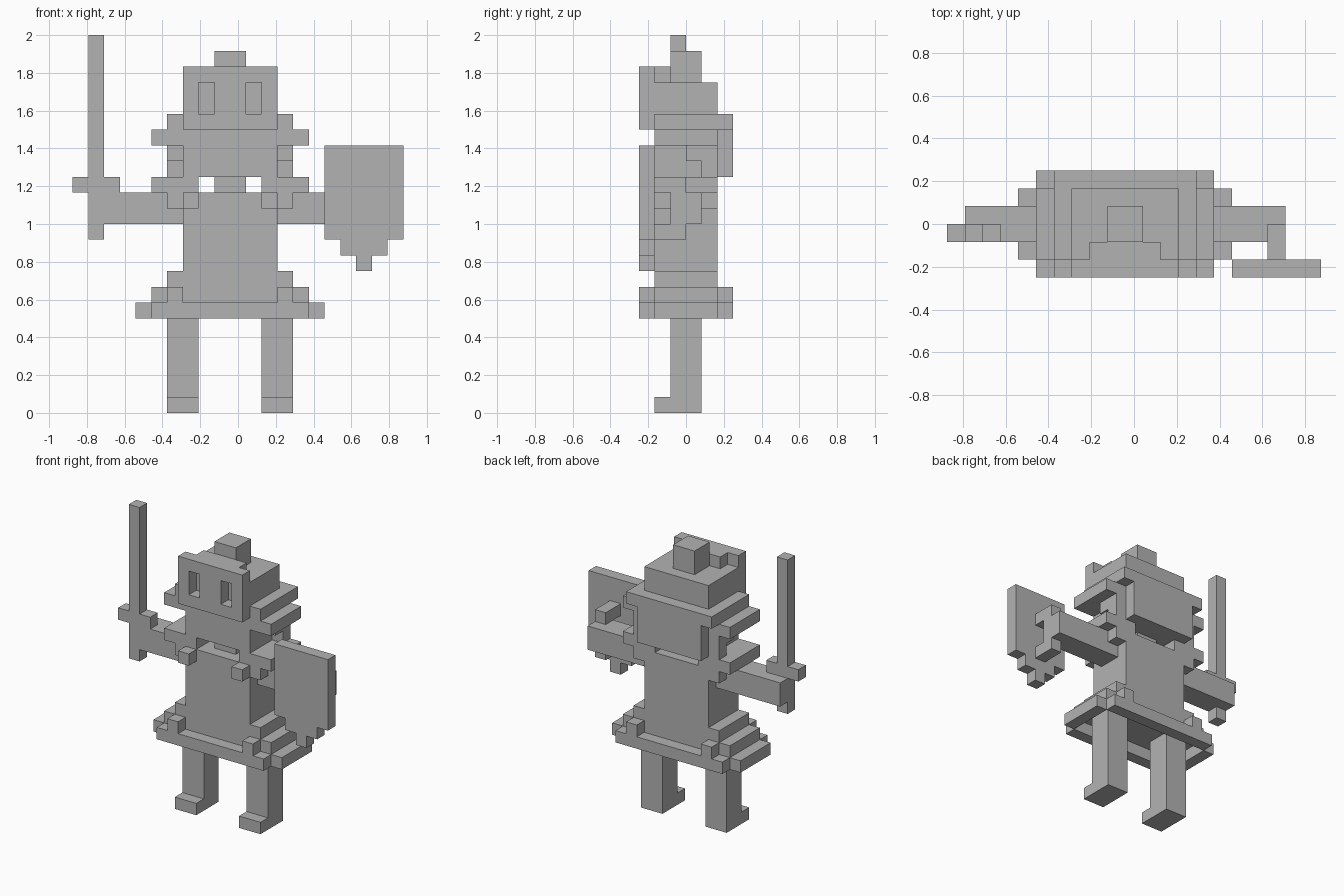
import bpy
import bmesh
from mathutils import Matrix, Vector

old = bpy.data.objects.get("Cube")
if old:
    bpy.data.objects.remove(old, do_unlink=True)

UNIT = 1 / 12                       # size of one block
ORIGIN = Vector((10.5, 3, 0))       # block grid point at the model centre
MIDDLE = 10                         # mirror line of the figure, in blocks

grey = bpy.data.materials.new("plain_grey")
grey.use_nodes = True
grey.diffuse_color = (0.45, 0.45, 0.45, 1)
grey.node_tree.nodes["Principled BSDF"].inputs["Base Color"].default_value = grey.diffuse_color


def mirror(box):
    """Reflect a box across the middle of the figure."""
    x, y, z = box
    return ((2 * MIDDLE - x[1], 2 * MIDDLE - x[0]), y, z)


def part(name, *boxes):
    """One object from boxes given as x, y and z ranges in blocks."""
    bm = bmesh.new()
    for box in boxes:
        low, high = (Vector(corner) for corner in zip(*box))
        centre = ((low + high) / 2 - ORIGIN) * UNIT
        size = Matrix.Diagonal((high - low) * UNIT).to_4x4()
        bmesh.ops.create_cube(bm, size=1, matrix=Matrix.Translation(centre) @ size)
    mesh = bpy.data.meshes.new(name)
    bm.to_mesh(mesh)
    bm.free()
    mesh.materials.append(grey)
    obj = bpy.data.objects.new(name, mesh)
    bpy.context.collection.objects.link(obj)
    return obj


def pair(name, *boxes):
    """A right part and its left mirror image."""
    part("right_" + name, *boxes)
    part("left_" + name, *map(mirror, boxes))


# Legs and feet
pair("leg", ((6, 8), (2, 4), (0, 7)))
pair("foot", ((6, 8), (1, 2), (0, 1)))

# Torso and neck
part("torso", ((7, 13), (1, 5), (7, 14)))
part("neck", ((9, 11), (2, 4), (14, 15)))

# Flared skirt, open underneath, with raised corner blocks
part("skirt_front_rim", ((5, 15), (0, 1), (6, 7)))
part("skirt_back_rim", ((5, 15), (5, 6), (6, 7)))
pair("skirt_side",
     ((4, 5), (1, 5), (6, 7)),
     ((5, 7), (1, 5), (7, 8)),
     ((6, 7), (1, 5), (8, 9)))
pair("skirt_corners",
     ((6, 7), (0, 1), (7, 8)),
     ((6, 7), (5, 6), (7, 8)))

# Shoulder plates and chest studs
pair("shoulder", ((5, 8), (1, 5), (14, 15)), ((6, 7), (1, 5), (13, 14)))
pair("chest_stud", ((7, 8), (0, 1), (13, 14)))

# Arms
part("right_arm", ((1, 7), (2, 4), (12, 14)))
part("left_arm", ((13, 19), (2, 4), (12, 14)))

# Head and helmet
part("head", ((7, 13), (1, 5), (15, 18)))
part("helmet_brim", ((6, 14), (1, 6), (18, 19)))
part("helmet_dome", ((7, 13), (1, 5), (19, 21)))
part("helmet_crest", ((9, 11), (2, 4), (21, 23)))
part("neck_flap", ((7, 13), (5, 6), (15, 18)))
pair("cheek_guard",
     ((5, 7), (1, 5), (17, 18)),
     ((6, 7), (3, 5), (16, 17)),
     ((6, 7), (4, 5), (15, 16)))

# Visor with two open eye slots
part("visor",
     ((7, 13), (0, 1), (18, 19)),
     ((7, 13), (0, 1), (21, 22)),
     ((7, 8), (0, 1), (19, 21)),
     ((9, 11), (0, 1), (19, 21)),
     ((12, 13), (0, 1), (19, 21)))
part("visor_hinge", ((8, 12), (1, 2), (21, 22)))

# Sword
part("sword_blade", ((1, 2), (2, 3), (14, 24)))
part("sword_guard", ((0, 3), (2, 3), (14, 15)))
part("sword_pommel", ((1, 2), (2, 3), (11, 12)))

# Shield with a stepped point, and its grip
part("shield",
     ((16, 21), (0, 1), (11, 17)),
     ((17, 20), (0, 1), (10, 11)),
     ((18, 19), (0, 1), (9, 10)))
part("shield_grip",
     ((18, 19), (1, 3), (14, 15)),
     ((18, 19), (1, 3), (11, 12)))
